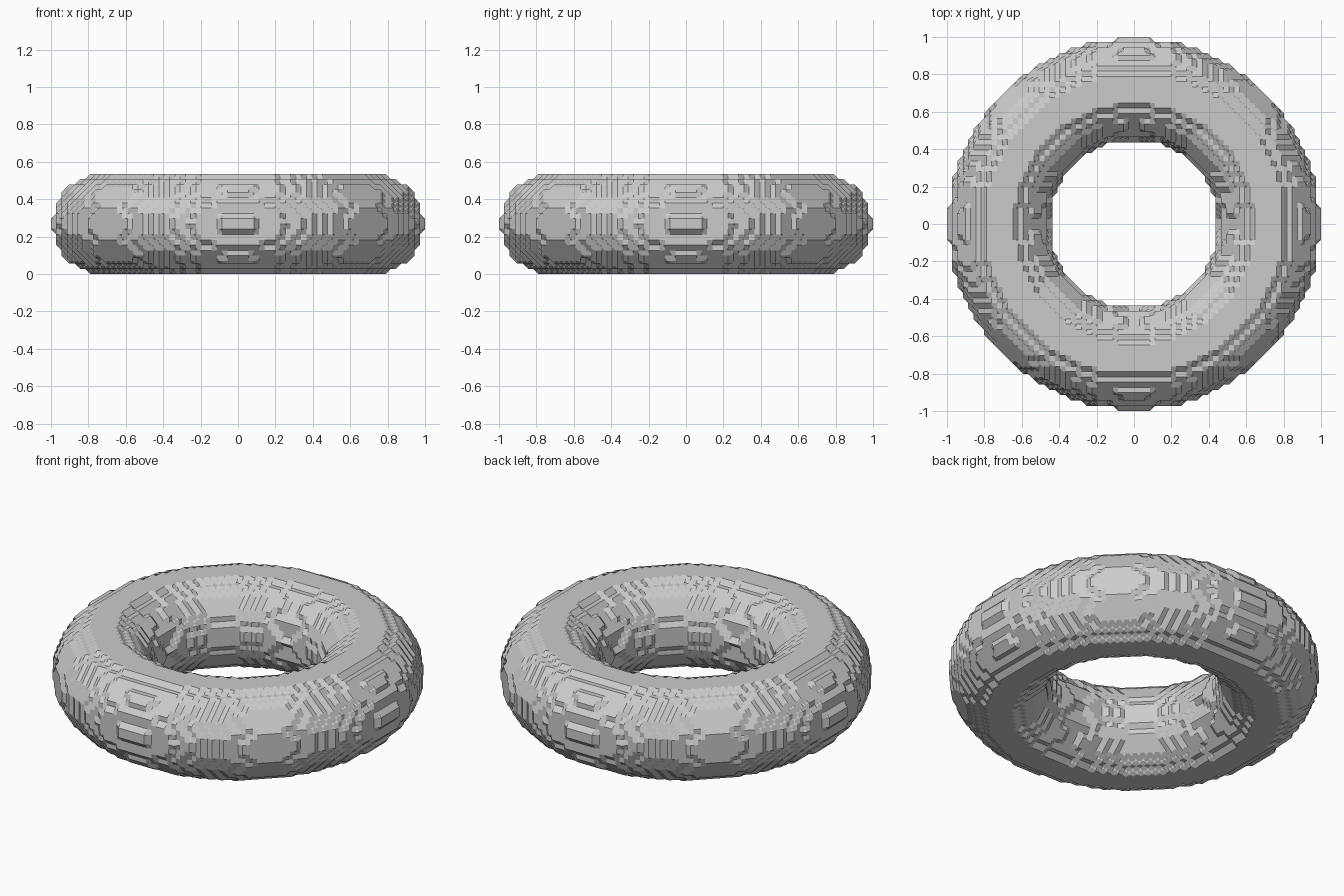
import bpy, bmesh, math
from itertools import product

if "Cube" in bpy.data.objects:
    bpy.data.objects.remove(bpy.data.objects["Cube"])

STEP = 2 / 71            # grid spacing: 71 cells across
MAJOR, MINOR = 25.6, 9.6  # ring radii in cells


def solid(p):
    """Grid points that lie inside the ring."""
    x, y, z = p
    return (math.hypot(x, y) - MAJOR) ** 2 + z * z <= MINOR ** 2 + 1e-6


# The six sides of a cell, each as a loop of corners turning the same way
SIDES = []
for axis, s in product(range(3), (0, 1)):
    loop = []
    for a, b in ((0, 0), (1, 0), (1, 1), (0, 1)):
        c = [0, 0, 0]
        c[axis], c[(axis + 1) % 3], c[(axis + 2) % 3] = s, a, b
        loop.append(tuple(c))
    SIDES.append(loop if s else loop[::-1])


def cell_loops(inside):
    """Outlines of the surface in one cell, through the midpoints of crossed edges."""
    link = {}
    for side in SIDES:
        n = [inside[c] for c in side]
        mid = [tuple(u + v for u, v in zip(side[i], side[(i + 1) % 4])) for i in range(4)]
        for i in range(4):
            if n[i] and not n[(i + 1) % 4]:      # leaving the solid: go back to its entry
                j = i
                while n[j - 1]:
                    j -= 1
                link[mid[i]] = mid[(j - 1) % 4]
    loops = []
    while link:
        start, nxt = link.popitem()
        loop = [start]
        while nxt != start:
            loop.append(nxt)
            nxt = link.pop(nxt)
        loops.append(loop)
    return loops


# Stepped ring surface
bm = bmesh.new()
verts, cache = {}, {}
grid = {p: solid(p) for p in product(range(-37, 38), range(-37, 38), range(-11, 12))}
corners = list(product((0, 1), repeat=3))
for x, y, z in product(range(-37, 37), range(-37, 37), range(-11, 11)):
    key = tuple(grid[x + a, y + b, z + c] for a, b, c in corners)
    if all(key) or not any(key):
        continue
    if key not in cache:
        cache[key] = cell_loops(dict(zip(corners, key)))
    for loop in cache[key]:
        face = []
        for a, b, c in loop:
            k = (2 * x + a, 2 * y + b, 2 * z + c)
            if k not in verts:
                verts[k] = bm.verts.new((k[0] * STEP / 2, k[1] * STEP / 2,
                                         (k[2] / 2 + 9.5) * STEP))
            face.append(verts[k])
        bm.faces.new(face)
bmesh.ops.recalc_face_normals(bm, faces=bm.faces[:])

mesh = bpy.data.meshes.new("stepped_ring")
bm.to_mesh(mesh)
bm.free()
grey = bpy.data.materials.new("light_grey")
grey.diffuse_color = (0.6, 0.6, 0.6, 1)
grey.use_nodes = True
grey.node_tree.nodes["Principled BSDF"].inputs["Base Color"].default_value = grey.diffuse_color
mesh.materials.append(grey)
ring = bpy.data.objects.new("stepped_ring", mesh)
bpy.context.collection.objects.link(ring)
